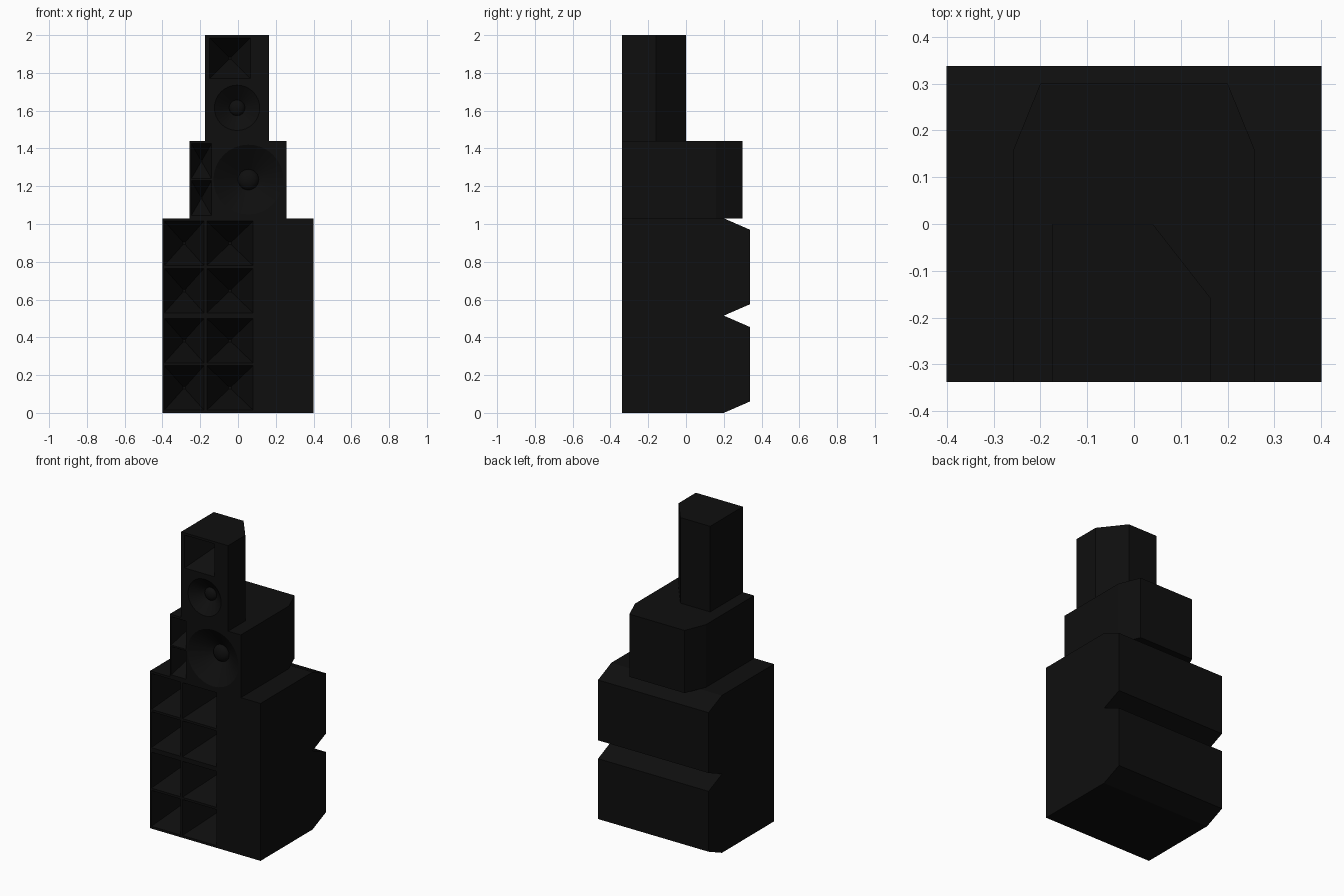
import bpy, bmesh, math
from mathutils import Vector

if "Cube" in bpy.data.objects:
    bpy.data.objects.remove(bpy.data.objects["Cube"], do_unlink=True)

FRONT = -0.338
black = bpy.data.materials.new("matte black")
black.use_nodes = True
black.diffuse_color = (0.0045, 0.0045, 0.0045, 1)
black.node_tree.nodes["Principled BSDF"].inputs["Base Color"].default_value = black.diffuse_color


def add_mesh(name, bm):
    bmesh.ops.recalc_face_normals(bm, faces=bm.faces)
    mesh = bpy.data.meshes.new(name)
    bm.to_mesh(mesh)
    bm.free()
    mesh.materials.append(black)
    obj = bpy.data.objects.new(name, mesh)
    bpy.context.collection.objects.link(obj)
    return obj


def select(obj):
    bpy.ops.object.select_all(action='DESELECT')
    obj.select_set(True)
    bpy.context.view_layer.objects.active = obj


def prism(name, points, offset):
    """Extrude a closed outline of 3D points along an offset."""
    bm = bmesh.new()
    face = bm.faces.new([bm.verts.new(p) for p in points])
    moved = bmesh.ops.extrude_face_region(bm, geom=[face], use_keep_orig=True)["geom"]
    verts = [g for g in moved if isinstance(g, bmesh.types.BMVert)]
    bmesh.ops.translate(bm, verts=verts, vec=offset)
    return add_mesh(name, bm)


def taper(name, centre, outline, depth, tip):
    """Tapered cutter running back from the front panel."""
    bm = bmesh.new()
    lead = 0.02
    rings = []
    for y, s in ((-lead, 1 + (1 - tip) * lead / depth), (depth, tip)):
        rings.append([bm.verts.new((centre[0] + s * x, FRONT + y, centre[1] + s * z))
                      for x, z in outline])
    bm.faces.new(rings[0])
    bm.faces.new(rings[1])
    n = len(outline)
    for i in range(n):
        j = (i + 1) % n
        bm.faces.new((rings[0][i], rings[0][j], rings[1][j], rings[1][i]))
    cutter = add_mesh(name, bm)
    cutter.hide_render = True
    return cutter


def carve(body, cutter):
    mod = body.modifiers.new("recess", 'BOOLEAN')
    mod.operation = 'DIFFERENCE'
    mod.solver = 'EXACT'
    mod.object = cutter
    select(body)
    bpy.ops.object.modifier_apply(modifier=mod.name)
    bpy.data.objects.remove(cutter, do_unlink=True)


def horn(body, x0, x1, z0, z1, depth):
    w, h = (x1 - x0) / 2, (z1 - z0) / 2
    outline = [(-w, -h), (w, -h), (w, h), (-w, h)]
    carve(body, taper("horn_cutter", ((x0 + x1) / 2, (z0 + z1) / 2), outline, depth, 0.06))


def woofer(body, name, x, z, radius, depth, cap):
    sides = 32
    ring = [(radius * math.cos(math.tau * i / sides), radius * math.sin(math.tau * i / sides))
            for i in range(sides)]
    carve(body, taper("cone_cutter", (x, z), ring, depth, cap / radius))
    # Dust cap bulging from the bottom of the cone
    bm = bmesh.new()
    bmesh.ops.create_uvsphere(bm, u_segments=24, v_segments=12, radius=cap)
    bmesh.ops.scale(bm, verts=bm.verts, vec=(1, 0.6, 1))
    bmesh.ops.translate(bm, verts=bm.verts, vec=Vector((x, FRONT + depth, z)))
    smooth(add_mesh(name, bm))


def smooth(obj):
    select(obj)
    bpy.ops.object.shade_smooth_by_angle(angle=math.radians(18))


# Two stacked bass bins with bevelled backs and a grid of horn mouths
BIN = 0.515
for level, name in enumerate(("lower_bass_bin", "upper_bass_bin")):
    z = level * BIN
    side = [(FRONT, 0), (0.2, 0), (0.338, 0.06), (0.338, BIN - 0.06), (0.2, BIN), (FRONT, BIN)]
    bin_body = prism(name, [(-0.4, y, z + h) for y, h in side], (0.8, 0, 0))
    for x0, x1 in ((-0.39, -0.18), (-0.165, 0.08)):
        for row in (0.015, 0.265):
            horn(bin_body, x0, x1, z + row, z + row + 0.235, 0.3)
    smooth(bin_body)

# Middle cabinet with two small horns beside a large woofer
plan = [(-0.257, FRONT), (0.257, FRONT), (0.257, 0.16), (0.2, 0.3), (-0.2, 0.3), (-0.257, 0.16)]
middle = prism("middle_cabinet", [(x, y, 1.03) for x, y in plan], (0, 0, 0.41))
for z in (1.045, 1.24):
    horn(middle, -0.247, -0.14, z, z + 0.185, 0.15)
woofer(middle, "large_dust_cap", 0.055, 1.235, 0.185, 0.09, 0.055)
smooth(middle)

# Top cabinet with one angled rear corner, a horn and a small woofer
plan = [(-0.175, FRONT), (0.165, FRONT), (0.165, -0.16), (0.04, 0), (-0.175, 0)]
top = prism("top_cabinet", [(x, y, 1.44) for x, y in plan], (0, 0, 0.56))
horn(top, -0.15, 0.065, 1.77, 1.985, 0.2)
woofer(top, "small_dust_cap", -0.005, 1.615, 0.12, 0.065, 0.042)
smooth(top)
